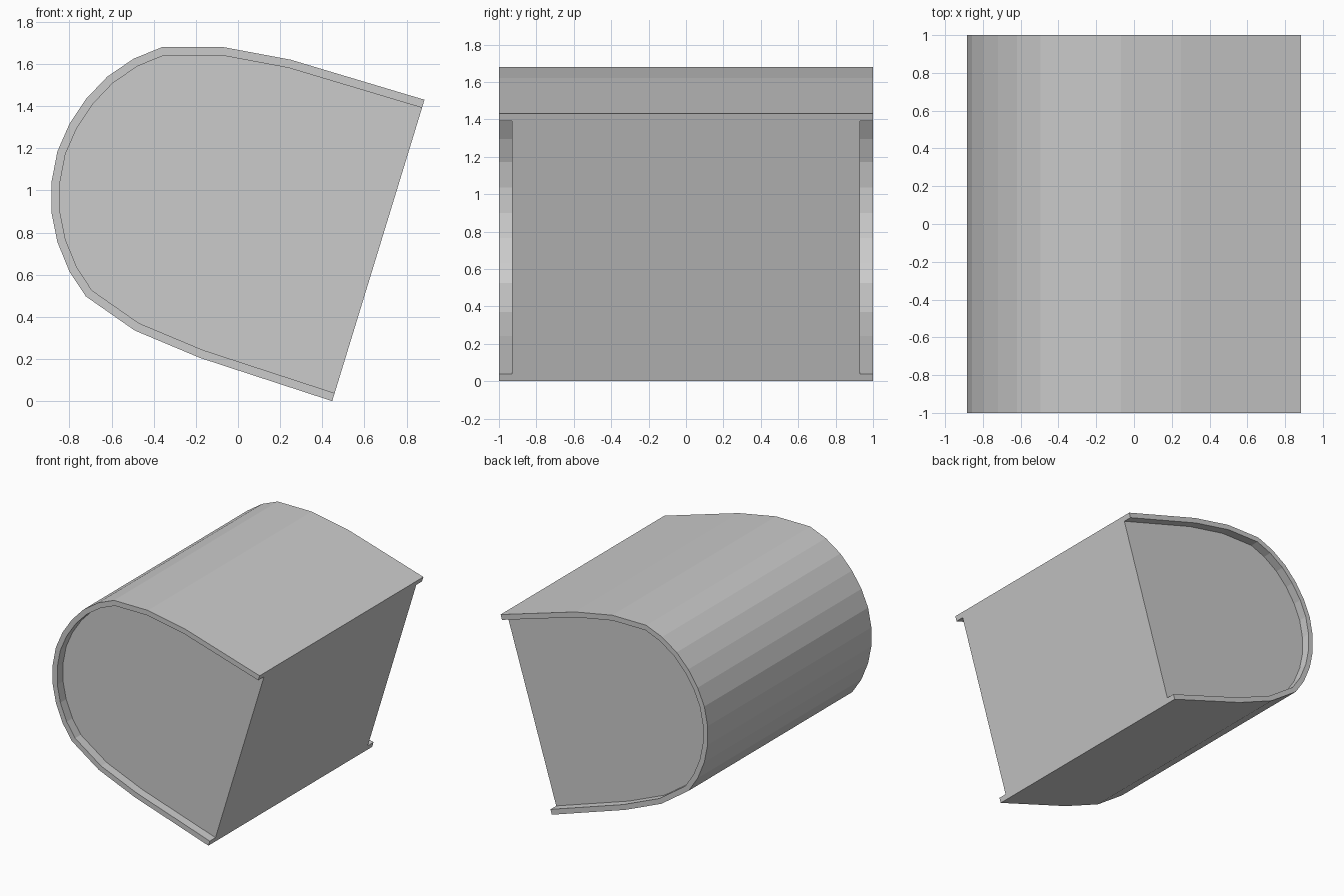
import bpy, bmesh
from mathutils import Vector

if "Cube" in bpy.data.objects:
    bpy.data.objects.remove(bpy.data.objects["Cube"])

# Open side profile (x, z) of the curved shell, from top lip round to bottom lip
outer = [Vector(p) for p in [
    (.885, 1.43), (.25, 1.62), (-.07, 1.68), (-.36, 1.68), (-.495, 1.625),
    (-.62, 1.54), (-.72, 1.435), (-.80, 1.315), (-.857, 1.185), (-.885, 1.04),
    (-.885, .895), (-.857, .755), (-.80, .615), (-.722, .497), (-.49, .335),
    (-.18, .205), (.447, 0)]]
HALF, CAP, WALL = 1.0, 0.93, 0.04


def offset(points, d):
    """Mitred inward offset; the two ends slide along the flat front."""
    norms = []
    for a, b in zip(points, points[1:]):
        t = (b - a).normalized()
        norms.append(Vector((-t.y, t.x)))
    chord = (points[-1] - points[0]).normalized()
    res = [points[0] + chord * d / chord.dot(norms[0])]
    for p, n1, n2 in zip(points[1:-1], norms, norms[1:]):
        m = (n1 + n2).normalized()
        res.append(p + m * d / m.dot(n1))
    res.append(points[-1] - chord * d / -chord.dot(norms[-1]))
    return res


inner = offset(outer, WALL)
bm = bmesh.new()


def ring(points, y):
    return [bm.verts.new((p.x, y, p.y)) for p in points]


def strip(a, b):
    for i in range(len(a) - 1):
        bm.faces.new((a[i], a[i + 1], b[i + 1], b[i]))


of, ob = ring(outer, -HALF), ring(outer, HALF)
rf, rb = ring(inner, -HALF), ring(inner, HALF)
cf, cb = ring(inner, -CAP), ring(inner, CAP)

# Curved shell
strip(of, ob)
# Raised rims and recessed end panels
for o, r, c in ((of, rf, cf), (ob, rb, cb)):
    strip(o, r)
    strip(r, c)
    bm.faces.new(c)
# Flat sloping front: lips and main panel
bm.faces.new((of[0], ob[0], rb[0], cb[0], cf[0], rf[0]))
bm.faces.new((of[-1], ob[-1], rb[-1], cb[-1], cf[-1], rf[-1]))
bm.faces.new((cf[0], cb[0], cb[-1], cf[-1]))

bmesh.ops.recalc_face_normals(bm, faces=bm.faces)
mesh = bpy.data.meshes.new("curved_housing")
bm.to_mesh(mesh)
bm.free()
bpy.context.collection.objects.link(bpy.data.objects.new("curved_housing", mesh))
